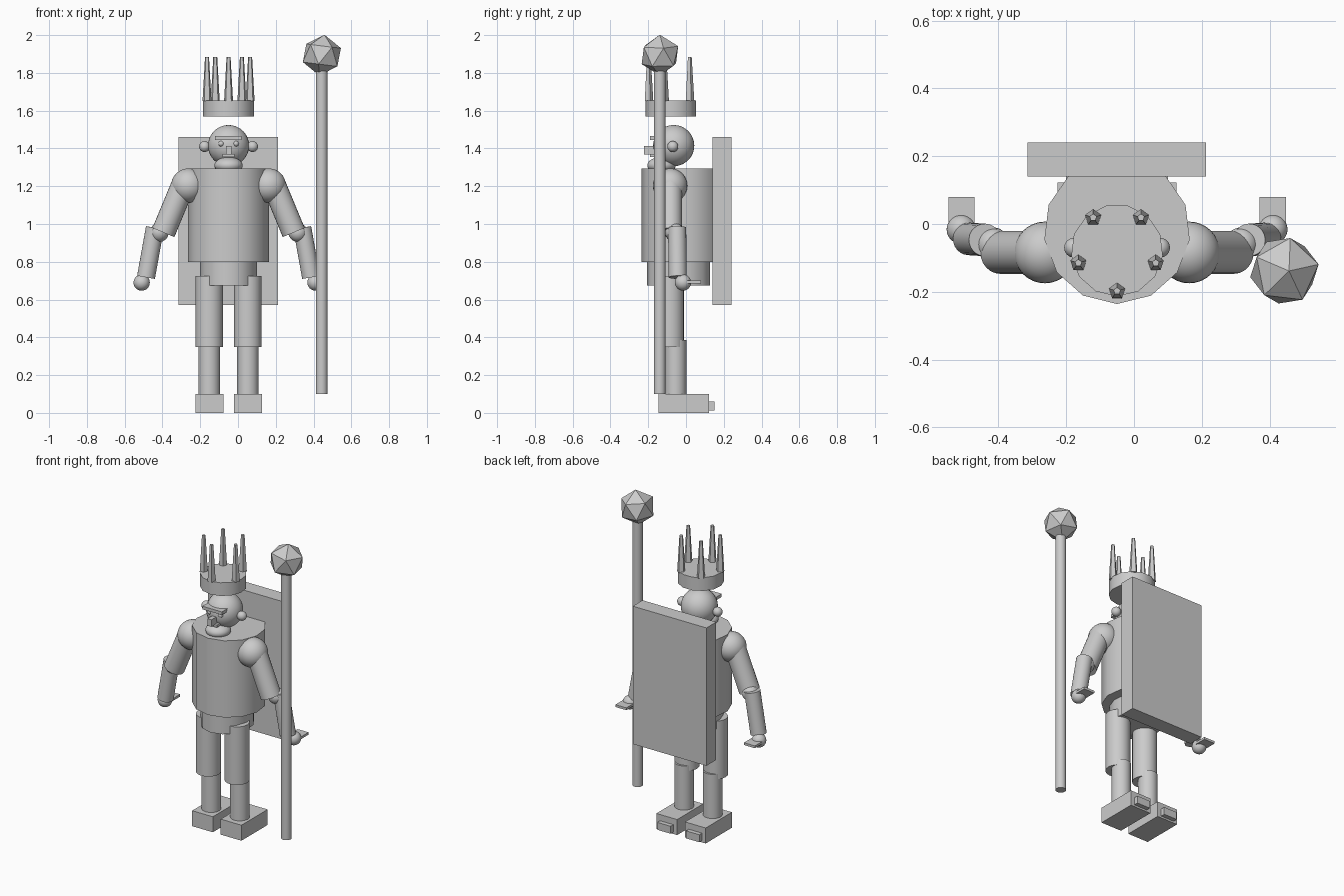
import bpy
from math import pi, sin, cos
from mathutils import Vector

if "Cube" in bpy.data.objects:
    bpy.data.objects.remove(bpy.data.objects["Cube"])

MID = -0.05  # centre line of the figure

gray = bpy.data.materials.new("plain gray")
gray.use_nodes = True
GRAY = (0.6, 0.6, 0.6, 1)
gray.diffuse_color = GRAY
gray.node_tree.nodes["Principled BSDF"].inputs["Base Color"].default_value = GRAY


def finish(name, smooth=True):
    ob = bpy.context.object
    ob.name = name
    ob.data.materials.append(gray)
    if smooth:
        bpy.ops.object.shade_smooth_by_angle(angle=pi / 5)
    return ob


def box(name, x, y, z):
    """Box from (min, max) pairs."""
    spans = (x, y, z)
    bpy.ops.mesh.primitive_cube_add(size=1, location=[(a + b) / 2 for a, b in spans])
    bpy.context.object.scale = [b - a for a, b in spans]
    return finish(name, False)


def ball(name, loc, r, squash=1):
    bpy.ops.mesh.primitive_uv_sphere_add(segments=32, ring_count=16, radius=r, location=loc)
    bpy.context.object.scale.z = squash
    return finish(name)


def rod(name, a, b, r, tip=None, sides=24, spin=0):
    """Cylinder or cone between two points."""
    a, b = Vector(a), Vector(b)
    d = b - a
    bpy.ops.mesh.primitive_cone_add(vertices=sides, radius1=r, radius2=r if tip is None else tip,
                                    depth=d.length, location=(a + b) / 2)
    ob = bpy.context.object
    if d.x or d.y:
        ob.rotation_euler = d.to_track_quat('Z', 'Y').to_euler()
    else:
        ob.rotation_euler.z = spin
    return finish(name)


# Body and back panel
rod("torso", (MID, -0.02, 0.8), (MID, -0.02, 1.295), 0.216, sides=13, spin=pi)
pelvis = rod("pelvis", (MID, -0.037, 0.675), (MID, -0.037, 0.81), 0.17, sides=13, spin=pi)
pelvis.scale.x = 0.9
box("back_panel", (-0.314, 0.212), (0.14, 0.24), (0.57, 1.46))

# Head and face
ball("head", (MID, -0.065, 1.415), 0.109)
ball("chin", (MID, -0.13, 1.31), 0.075, 0.6)
box("brow", (-0.122, 0.018), (-0.19, -0.12), (1.445, 1.465))
box("nose", (-0.064, -0.035), (-0.222, -0.14), (1.367, 1.412))
box("mouth", (-0.082, -0.018), (-0.19, -0.12), (1.354, 1.37))

# Crown
CY = -0.078
rod("crown_band", (MID, CY, 1.57), (MID, CY, 1.655), 0.136, sides=13, spin=pi)
for i in range(5):
    t = -pi / 2 + i * 2 * pi / 5
    x, y = MID + 0.12 * cos(t), CY + 0.12 * sin(t)
    rod("crown_spike", (x, y, 1.65), (x, y, 1.885), 0.025, 0.011, sides=5)

# Paired parts
for side, s in (("left", 1), ("right", -1)):
    def at(dx, y, z):
        return (MID + s * dx, y, z)

    def span(a, b):
        return sorted((MID + s * a, MID + s * b))

    ball(side + "_eye", at(0.039, -0.16, 1.425), 0.015)
    ball(side + "_ear", at(0.127, -0.07, 1.41), 0.029)
    # Arm
    ball(side + "_shoulder", at(0.213, -0.084, 1.203), 0.091)
    rod(side + "_upper_arm", at(0.24, -0.084, 1.208), at(0.345, -0.084, 0.955), 0.063)
    ball(side + "_elbow", at(0.367, -0.06, 0.955), 0.05)
    rod(side + "_forearm", at(0.39, -0.047, 0.98), at(0.437, -0.044, 0.718), 0.048)
    ball(side + "_hand", at(0.46, -0.016, 0.69), 0.043)
    box(side + "_fingers", span(0.42, 0.498), (-0.01, 0.08), (0.685, 0.7))
    # Leg
    rod(side + "_thigh", at(0.102, -0.084, 0.35), at(0.102, -0.084, 0.725), 0.073)
    rod(side + "_calf", at(0.102, -0.055, 0.08), at(0.102, -0.055, 0.385), 0.057)
    box(side + "_foot", span(0.028, 0.176), (-0.145, 0.122), (0, 0.1))
    box(side + "_heel", span(0.055, 0.15), (0.12, 0.15), (0.012, 0.06))

# Staff
rod("staff", (0.443, -0.139, 0.1), (0.443, -0.139, 1.85), 0.031)
bpy.ops.mesh.primitive_ico_sphere_add(subdivisions=1, radius=0.109, location=(0.444, -0.138, 1.894))
bpy.context.object.rotation_euler = (0.03, 0.12, 0.2)
finish("staff_head", False)
